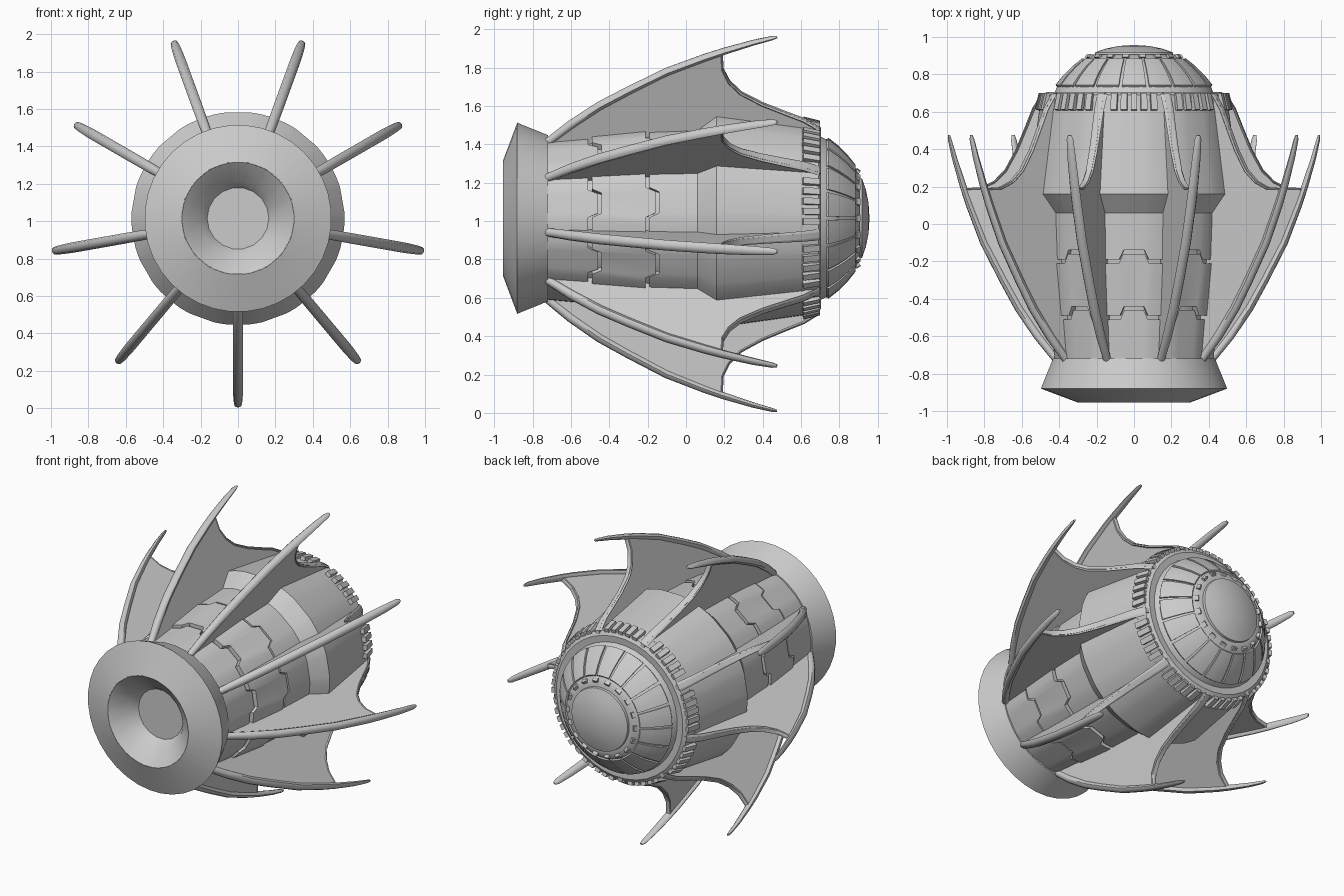
import bpy, bmesh, math
from mathutils import Matrix, Vector

if "Cube" in bpy.data.objects:
    bpy.data.objects.remove(bpy.data.objects["Cube"])

CZ = 1.015           # height of the long (y) axis
N = 9                # fins / panels around the body


def finish(name, bm, smooth=30):
    bmesh.ops.remove_doubles(bm, verts=bm.verts, dist=1e-5)
    bmesh.ops.recalc_face_normals(bm, faces=bm.faces)
    me = bpy.data.meshes.new(name)
    bm.to_mesh(me)
    bm.free()
    ob = bpy.data.objects.new(name, me)
    bpy.context.collection.objects.link(ob)
    ob.location.z = CZ
    bpy.ops.object.select_all(action='DESELECT')
    ob.select_set(True)
    bpy.context.view_layer.objects.active = ob
    bpy.ops.object.shade_smooth_by_angle(angle=math.radians(smooth))
    return ob


def around(ob, count, start=0):
    """Repeat an object around the y axis, sharing its mesh."""
    step = 2 * math.pi / count
    ob.rotation_euler.y = start
    for i in range(1, count):
        c = ob.copy()
        c.rotation_euler.y = start + i * step
        bpy.context.collection.objects.link(c)


def grid(bm, rows, closed=True):
    vs = [[bm.verts.new(p) for p in row] for row in rows]
    n = len(vs[0])
    for a, b in zip(vs, vs[1:]):
        for i in range(n if closed else n - 1):
            j = (i + 1) % n
            bm.faces.new((a[i], a[j], b[j], b[i]))
    return vs


def lathe(name, profile, seg, smooth=30):
    """Profile of (y, radius) turned about the y axis."""
    bm = bmesh.new()
    grid(bm, [[(r * math.sin(2 * math.pi * (i + .5) / seg), y,
                r * math.cos(2 * math.pi * (i + .5) / seg)) for i in range(seg)]
              for y, r in profile])
    return finish(name, bm, smooth)


def sweep(bm, path, seg=8):
    """Elliptic tube; path of (y, radius, half width, half depth)."""
    rows = []
    for i, (y, r, w, d) in enumerate(path):
        a, b = path[max(i - 1, 0)], path[min(i + 1, len(path) - 1)]
        t = Vector((0, b[0] - a[0], b[1] - a[1])).normalized()
        n = Vector((0, -t.z, t.y))
        rows.append([Vector((w * math.cos(q), y, r)) + n * d * math.sin(q)
                     for q in (2 * math.pi * k / seg for k in range(seg))])
    vs = grid(bm, rows)
    bm.faces.new(vs[0])
    bm.faces.new(vs[-1])


def box(bm, size, mat):
    bmesh.ops.create_cube(bm, size=1, matrix=mat @ Matrix.Diagonal((*size, 1)))


# Nozzle ring at the front with its conical recess
lathe("base_ring", [(-.955, .30), (-.88, .50), (-.72, .435), (-.715, .3)], 36)
lathe("base_recess", [(-.955, .303), (-.87, .20), (-.82, .165), (-.82, 0)], 18)

# Inner core that shows in the gaps between plates
lathe("body_core", [(-.73, .405), (-.5, .42), (-.17, .46), (.6, .46), (.7, .40)], 27)

# Armour bands with stepped edges, one step in the middle of every panel
COLS = [(-20, 0), (-13.3, 0), (-9.5, 0), (-6.7, 1), (6.7, 1), (9.5, 0), (13.3, 0)]


def band(name, rows):
    """rows of (y, radius, amount of edge step)."""
    bm = bmesh.new()
    out = []
    for y, r, s in rows:
        ring = []
        for k in range(N):
            for off, up in COLS:
                a = math.radians(k * 40 + off)
                ring.append((r * math.sin(a), y + s * up, r * math.cos(a)))
        out.append(ring)
    grid(bm, out)
    finish(name, bm, 25)


band("lower_band", [(-.73, .425, 0), (-.51, .445, .05), (-.51, .41, .05)])
band("middle_band", [(-.49, .42, .05), (-.49, .458, .05), (-.21, .487, .05), (-.21, .44, .05)])
band("upper_band", [(-.19, .45, .05), (-.19, .482, .05), (.06, .492, 0), (.16, .57, 0),
                    (.62, .505, 0), (.62, .45, 0)])

# Rim ring with small raised teeth, five between neighbouring fins
lathe("rim_ring", [(.60, .46), (.61, .505), (.69, .495), (.705, .47), (.70, .40)], 36)
bm = bmesh.new()
for off in (-12, -6, 0, 6, 12):
    m = Matrix.Rotation(math.radians(off), 4, 'Y') @ Matrix.Translation((0, .652, .503))
    box(bm, (.034, .09, .035), m @ Matrix.Rotation(math.radians(-14), 4, 'X'))
around(finish("rim_teeth", bm), N)

# Domed rear end and its cap
DOME = [(.69, .432), (.74, .41), (.79, .37), (.84, .32), (.88, .27), (.905, .225)]
lathe("dome", DOME + [(.90, .19)], 36, 40)
lathe("dome_cap", [(.89, .212), (.918, .208), (.938, .15), (.952, .08), (.957, 0)], 36, 40)

# Raised petals on the dome
bm = bmesh.new()
rows = [(.715, .40)] + [(y + .004, r + .009) for y, r in DOME[1:5]] + [(.875, .265)]
grid(bm, [[(r * math.sin(math.radians(a)), y, r * math.cos(math.radians(a)))
           for a in (-8.8, -4, 0, 4, 8.8)] for y, r in rows], closed=False)
edge = [e for e in bm.edges if e.is_boundary]
ret = bmesh.ops.extrude_edge_only(bm, edges=edge)
for v in (g for g in ret['geom'] if isinstance(g, bmesh.types.BMVert)):
    v.co = Vector((v.co.x * .96, v.co.y - .012, v.co.z * .96))
around(finish("dome_petal", bm), 18)

# Little blocks round the cap
bm = bmesh.new()
box(bm, (.035, .022, .03), Matrix.Translation((0, .892, .245)) @ Matrix.Rotation(math.radians(-35), 4, 'X'))
around(finish("cap_block", bm), 18, math.radians(10))

# Fin: curved spine, thin web and thickened trailing edge
SPINE = [(-.73, .415, .022, .022), (-.6, .52, .027, .024), (-.45, .624, .028, .024),
         (-.3, .708, .028, .023), (-.1, .813, .028, .022), (.1, .892, .028, .02),
         (.2, .927, .027, .018), (.35, .974, .024, .014), (.45, 1.0, .019, .01),
         (.475, 1.005, .010, .006)]
TRAIL = [(.19, .92), (.195, .83), (.23, .76), (.29, .70), (.40, .64), (.52, .59),
         (.62, .55), (.70, .50)]
bm = bmesh.new()
sweep(bm, SPINE)
fin = finish("fin_spine", bm, 50)
around(fin, N, math.pi)

bm = bmesh.new()
outline = [(y, r) for y, r, *_ in SPINE[:6]] + TRAIL + [(.70, .41), (-.73, .39)]
f = bm.faces.new([bm.verts.new((-.014, y, r)) for y, r in outline])
ext = bmesh.ops.extrude_face_region(bm, geom=[f])
for v in (g for g in ext['geom'] if isinstance(g, bmesh.types.BMVert)):
    v.co.x = .014
bmesh.ops.triangulate(bm, faces=[f for f in bm.faces if len(f.verts) > 4])
around(finish("fin_web", bm), N, math.pi)

bm = bmesh.new()
sweep(bm, [(y - .006, r - .006, .016 + .002 * i, .009) for i, (y, r) in enumerate(TRAIL)], 6)
around(finish("fin_trailing_edge", bm, 50), N, math.pi)
